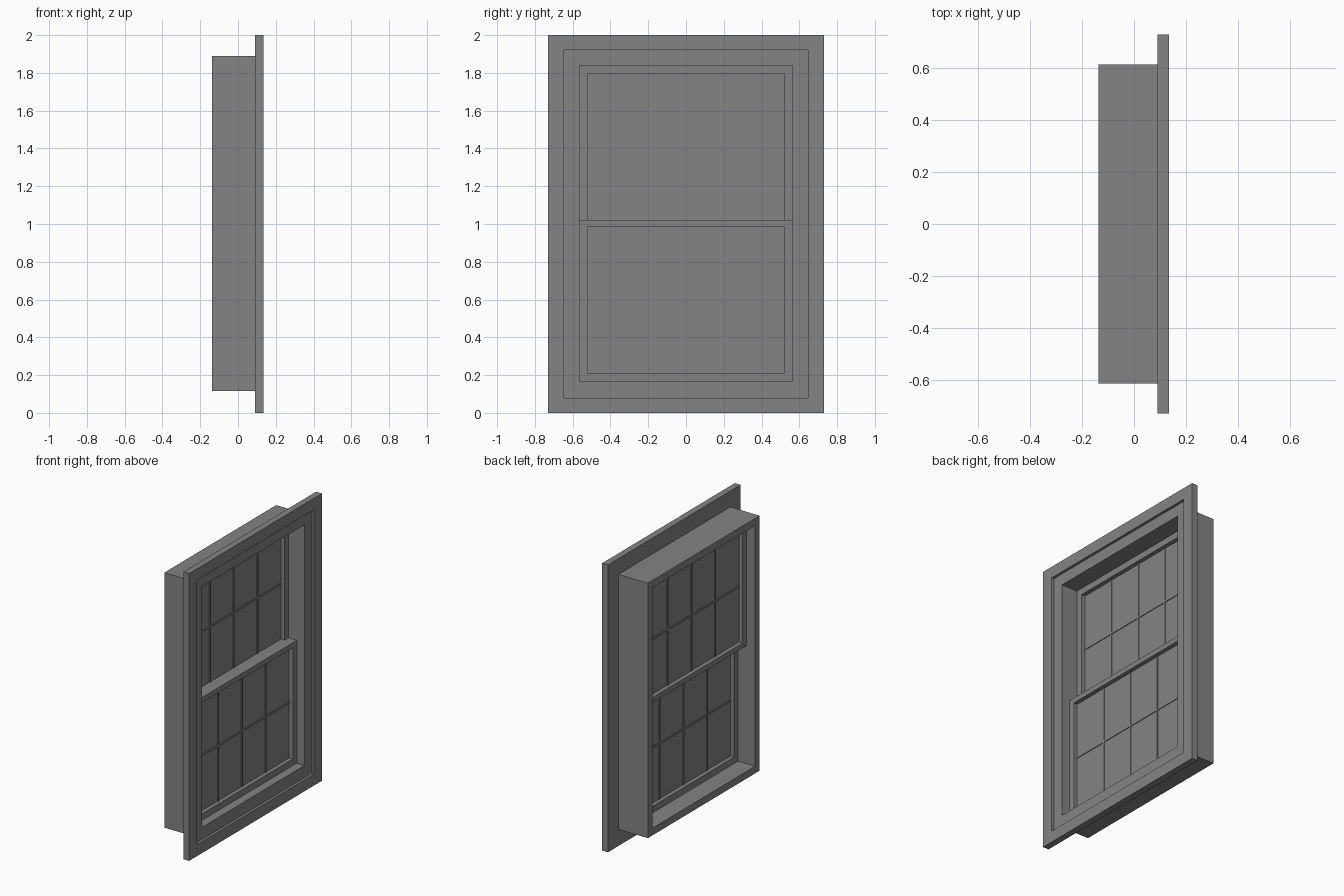
import bpy
import bmesh

cube = bpy.data.objects.get("Cube")
if cube:
    bpy.data.objects.remove(cube)

grey = bpy.data.materials.new("grey")
grey.use_nodes = True
grey.diffuse_color = (0.23, 0.23, 0.23, 1)
grey.node_tree.nodes["Principled BSDF"].inputs["Base Color"].default_value = grey.diffuse_color


def finish(name, bm):
    bmesh.ops.recalc_face_normals(bm, faces=bm.faces)
    mesh = bpy.data.meshes.new(name)
    bm.to_mesh(mesh)
    bm.free()
    mesh.materials.append(grey)
    obj = bpy.data.objects.new(name, mesh)
    bpy.context.collection.objects.link(obj)
    return obj


def frame(name, x0, x1, outer, inner):
    """Rectangular ring facing x; outer and inner are (half width, bottom, top)."""
    bm = bmesh.new()
    loops = []
    for x, (w, lo, hi) in ((x0, outer), (x1, outer), (x1, inner), (x0, inner)):
        loops.append([bm.verts.new((x, y, z))
                      for y, z in ((-w, lo), (w, lo), (w, hi), (-w, hi))])
    for i in range(4):
        a, b = loops[i], loops[(i + 1) % 4]
        for j in range(4):
            k = (j + 1) % 4
            bm.faces.new((a[j], a[k], b[k], b[j]))
    return finish(name, bm)


def box(name, x0, x1, y0, y1, z0, z1):
    bm = bmesh.new()
    bmesh.ops.create_cube(bm, size=1)
    for v in bm.verts:
        v.co = ((x0 + x1) / 2 + v.co.x * (x1 - x0),
                (y0 + y1) / 2 + v.co.y * (y1 - y0),
                (z0 + z1) / 2 + v.co.z * (z1 - z0))
    return finish(name, bm)


def sash(name, x0, x1, outer, inner):
    """Sash frame with a thin pane and a grid of glazing bars."""
    frame(name + "_frame", x0, x1, outer, inner)
    w, lo, hi = inner
    mid = (x0 + x1) / 2
    box(name + "_pane", mid - 0.003, mid + 0.003, -w, w, lo, hi)
    bar, relief = 0.006, 0.008
    for i in (-1, 0, 1):
        y = i * w / 2
        box(f"{name}_upright_bar_{i + 2}", mid - relief, mid + relief,
            y - bar, y + bar, lo, hi)
    z = (lo + hi) / 2
    box(name + "_cross_bar", mid - relief, mid + relief, -w, w, z - bar, z + bar)


# Wall casing, with a shallow inner step, and the deep jamb behind it
opening = (0.565, 0.165, 1.84)
step = (0.645, 0.08, 1.92)
frame("outer_casing", 0.09, 0.135, (0.73, 0, 2), step)
frame("inner_casing", 0.09, 0.117, step, opening)
frame("jamb", -0.137, 0.09, (0.615, 0.115, 1.89), opening)

# Sliding sashes, the lower one in front
sash("lower_sash", -0.006, 0.057, (0.565, 0.165, 1.02), (0.522, 0.21, 0.985))
sash("upper_sash", -0.07, -0.006, (0.565, 0.985, 1.84), (0.522, 1.02, 1.795))
